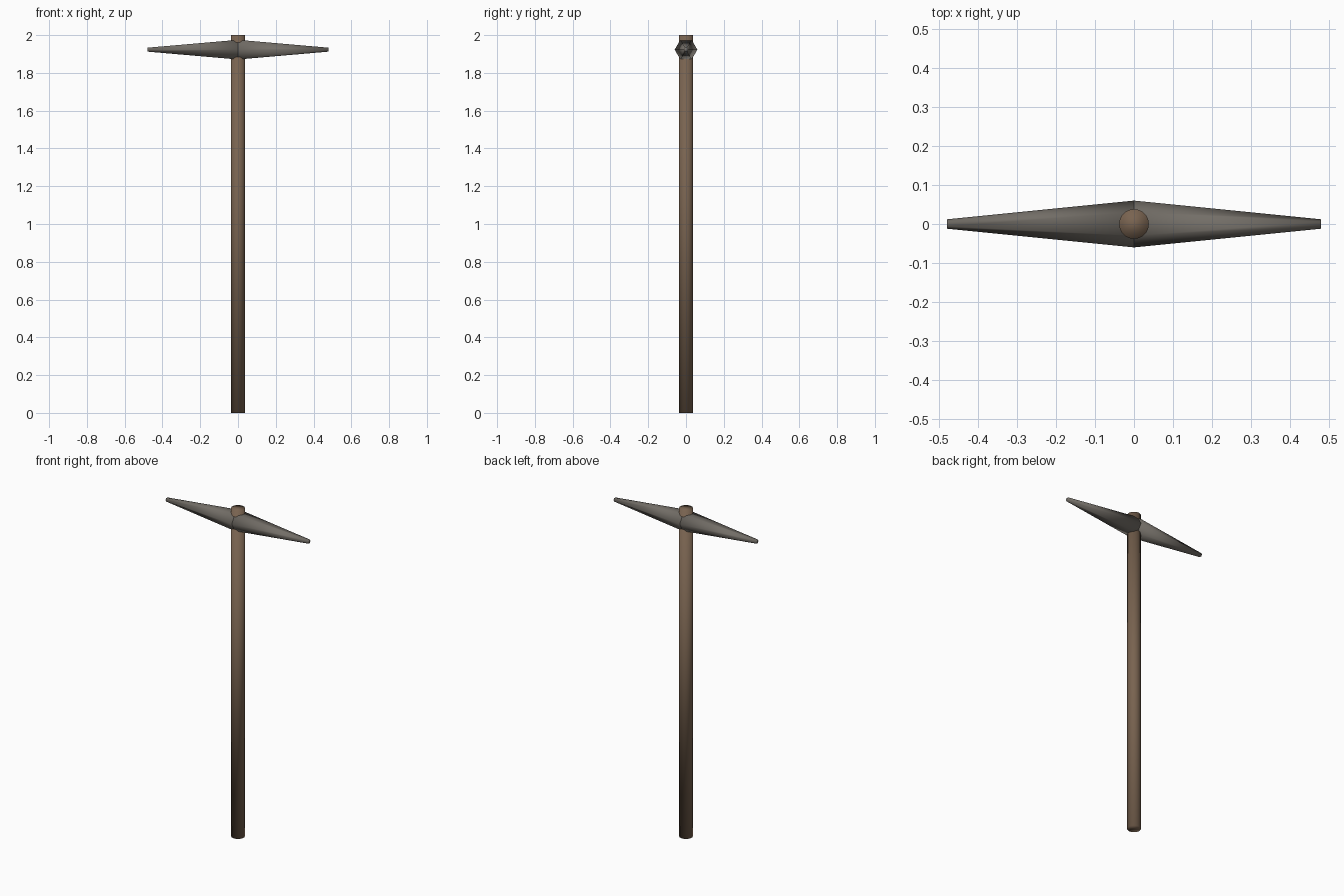
import bpy
from math import pi

default = bpy.data.objects.get("Cube")
if default:
    bpy.data.objects.remove(default, do_unlink=True)


def make_material(name, colour):
    mat = bpy.data.materials.new(name)
    mat.use_nodes = True
    mat.diffuse_color = colour
    mat.node_tree.nodes["Principled BSDF"].inputs["Base Color"].default_value = colour
    return mat


def finish(name, mat):
    # Shading is smooth right over the end caps
    obj = bpy.context.object
    obj.name = name
    obj.data.materials.append(mat)
    bpy.ops.object.transform_apply(location=False, rotation=True, scale=True)
    bpy.ops.object.shade_smooth()
    return obj


wood = make_material("brown wood", (0.19, 0.125, 0.08, 1))
iron = make_material("grey iron", (0.17, 0.155, 0.135, 1))

HEIGHT = 2.0
HEAD_Z = 1.923
REACH = 0.48

# Round wooden shaft
bpy.ops.mesh.primitive_cylinder_add(vertices=32, radius=0.038, depth=HEIGHT,
                                    location=(0, 0, HEIGHT / 2))
finish("handle", wood)

# Two six-sided tapered spikes, joined base to base at the shaft
for side, name in ((1, "left_spike"), (-1, "right_spike")):
    bpy.ops.mesh.primitive_cone_add(vertices=6, radius1=0.06, radius2=0.012, depth=REACH,
                                    location=(side * REACH / 2, 0, HEAD_Z),
                                    rotation=(0, side * pi / 2, 0))
    finish(name, iron)
